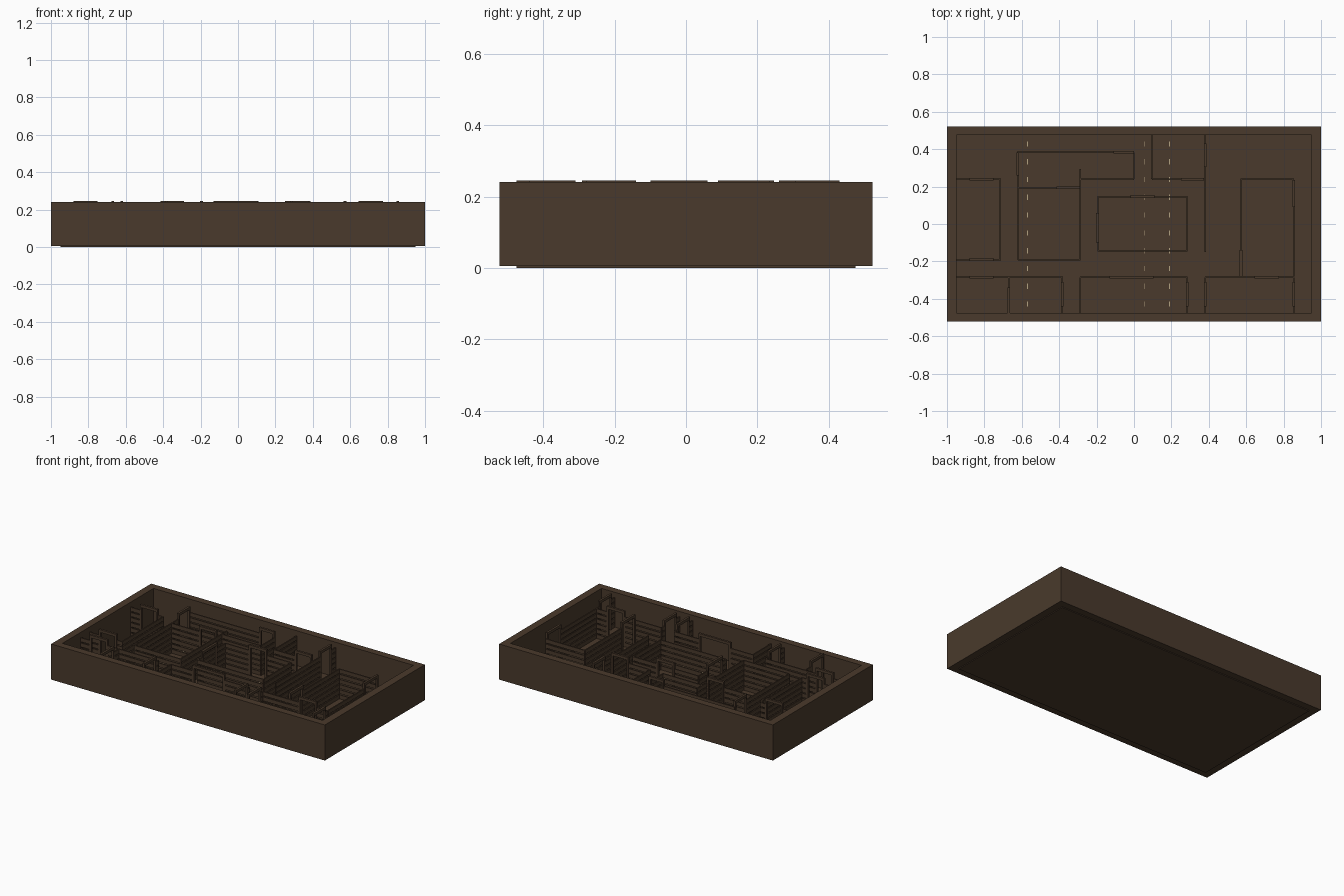
import bpy, bmesh

if "Cube" in bpy.data.objects:
    bpy.data.objects.remove(bpy.data.objects["Cube"])

def material(name, col):
    m = bpy.data.materials.new(name)
    m.diffuse_color = (*col, 1)
    m.use_nodes = True
    m.node_tree.nodes["Principled BSDF"].inputs["Base Color"].default_value = m.diffuse_color
    return m

BROWN = material("dark_wood", (0.068, 0.042, 0.025))
TAN = material("pale_seam", (0.45, 0.36, 0.22))

def build(name, boxes, mat):
    """One object from a list of (x0, x1, y0, y1, z0, z1) boxes."""
    bm = bmesh.new()
    for x0, x1, y0, y1, z0, z1 in boxes:
        vs = bmesh.ops.create_cube(bm, size=1)["verts"]
        for v in vs:
            v.co.x = x1 if v.co.x > 0 else x0
            v.co.y = y1 if v.co.y > 0 else y0
            v.co.z = z1 if v.co.z > 0 else z0
    me = bpy.data.meshes.new(name)
    bm.to_mesh(me)
    bm.free()
    me.materials.append(mat)
    ob = bpy.data.objects.new(name, me)
    bpy.context.collection.objects.link(ob)

FLOOR = 0.01
WALL_T, FRAME_T = 0.008, 0.014
FRAME_TOP = 0.245
PLANKS, PITCH, GAP = 6, 0.034, 0.008

def span(axis, c, a, b, t, z0, z1):
    """Box running from a to b along an axis, centred on c across it."""
    if axis == "x":
        return (a, b, c - t / 2, c + t / 2, z0, z1)
    return (c - t / 2, c + t / 2, a, b, z0, z1)

def plank_run(axis, c, a, b):
    """Stack of horizontal boards with gaps, nailed to end battens."""
    out = []
    for i in range(PLANKS):
        z = FLOOR + i * PITCH
        out.append(span(axis, c, a, b, WALL_T, z, z + PITCH - GAP))
    top = FLOOR + PLANKS * PITCH - GAP
    for e in (a, b - 0.006):
        out.append(span(axis, c, e, e + 0.006, WALL_T * 0.9, FLOOR, top - 0.001))
    return out

def door_frame(axis, c, a, b):
    """Two posts and a lintel around an open doorway."""
    p = 0.013
    return [span(axis, c, a, a + p, FRAME_T, FLOOR, FRAME_TOP),
            span(axis, c, b - p, b, FRAME_T, FLOOR, FRAME_TOP),
            span(axis, c, a + p, b - p, FRAME_T, FRAME_TOP - 0.018, FRAME_TOP)]

# Wall layout: axis, position across, start, end, optional doorway
WALLS = [
    ("x", 0.24, -0.95, -0.71, (-0.88, -0.75)),
    ("x", -0.19, -0.95, -0.71, (-0.88, -0.75)),
    ("y", -0.715, -0.19, 0.24, None),
    ("x", 0.383, -0.625, 0.0, (-0.11, 0.0)),
    ("y", -0.622, -0.19, 0.383, (0.26, 0.383)),
    ("x", 0.193, -0.62, -0.286, (-0.415, -0.29)),
    ("x", -0.19, -0.62, -0.286, None),
    ("y", -0.288, -0.19, 0.295, None),
    ("x", 0.24, -0.286, 0.0, None),
    ("y", 0.0, 0.24, 0.383, None),
    ("y", 0.095, 0.24, 0.475, None),
    ("x", 0.24, 0.095, 0.38, (0.25, 0.375)),
    ("y", 0.38, -0.15, 0.475, (0.305, 0.43)),
    ("x", 0.147, -0.195, 0.285, (-0.02, 0.11)),
    ("x", -0.142, -0.195, 0.285, None),
    ("y", -0.195, -0.142, 0.147, (-0.10, 0.06)),
    ("y", 0.285, -0.142, 0.147, None),
    ("x", 0.24, 0.57, 0.855, None),
    ("y", 0.572, -0.28, 0.24, (-0.28, -0.14)),
    ("y", 0.855, -0.28, 0.24, (0.09, 0.235)),
    ("x", -0.285, -0.95, -0.38, (-0.88, -0.75)),
    ("y", -0.67, -0.475, -0.285, (-0.475, -0.34)),
    ("y", -0.383, -0.475, -0.285, (-0.44, -0.31)),
    ("x", -0.285, -0.288, 0.285, (-0.13, 0.105)),
    ("y", -0.288, -0.475, -0.285, None),
    ("y", 0.285, -0.475, -0.285, (-0.44, -0.31)),
    ("x", -0.285, 0.38, 0.855, (0.645, 0.775)),
    ("y", 0.38, -0.475, -0.285, (-0.44, -0.31)),
    ("y", 0.855, -0.475, -0.285, (-0.44, -0.31)),
]

planks, frames = [], []
for axis, c, a, b, door in WALLS:
    if door is None:
        planks += plank_run(axis, c, a, b)
        continue
    d0, d1 = door
    frames += door_frame(axis, c, d0, d1)
    for s, e in ((a, d0), (d1, b)):
        if e - s > 0.015:
            planks += plank_run(axis, c, s, e)

build("plank_walls", planks, BROWN)
build("door_frames", frames, BROWN)

# Floor slab and thick outer walls
build("floor", [(-0.95, 0.95, -0.475, 0.475, 0.0, FLOOR)], BROWN)
Z0, Z1 = 0.005, 0.24
build("outer_walls", [
    (-1, 1, -0.522, -0.475, Z0, Z1),
    (-1, 1, 0.475, 0.522, Z0, Z1),
    (-1, -0.95, -0.475, 0.475, Z0, Z1),
    (0.95, 1, -0.475, 0.475, Z0, Z1)], BROWN)

# Pale dashed seams on the floor
dashes = []
for x in (-0.57, 0.055, 0.19):
    for i in range(10):
        y = -0.4275 + i * 0.095
        dashes.append((x - 0.002, x + 0.002, y - 0.014, y + 0.014, FLOOR, FLOOR + 0.001))
build("floor_seams", dashes, TAN)
